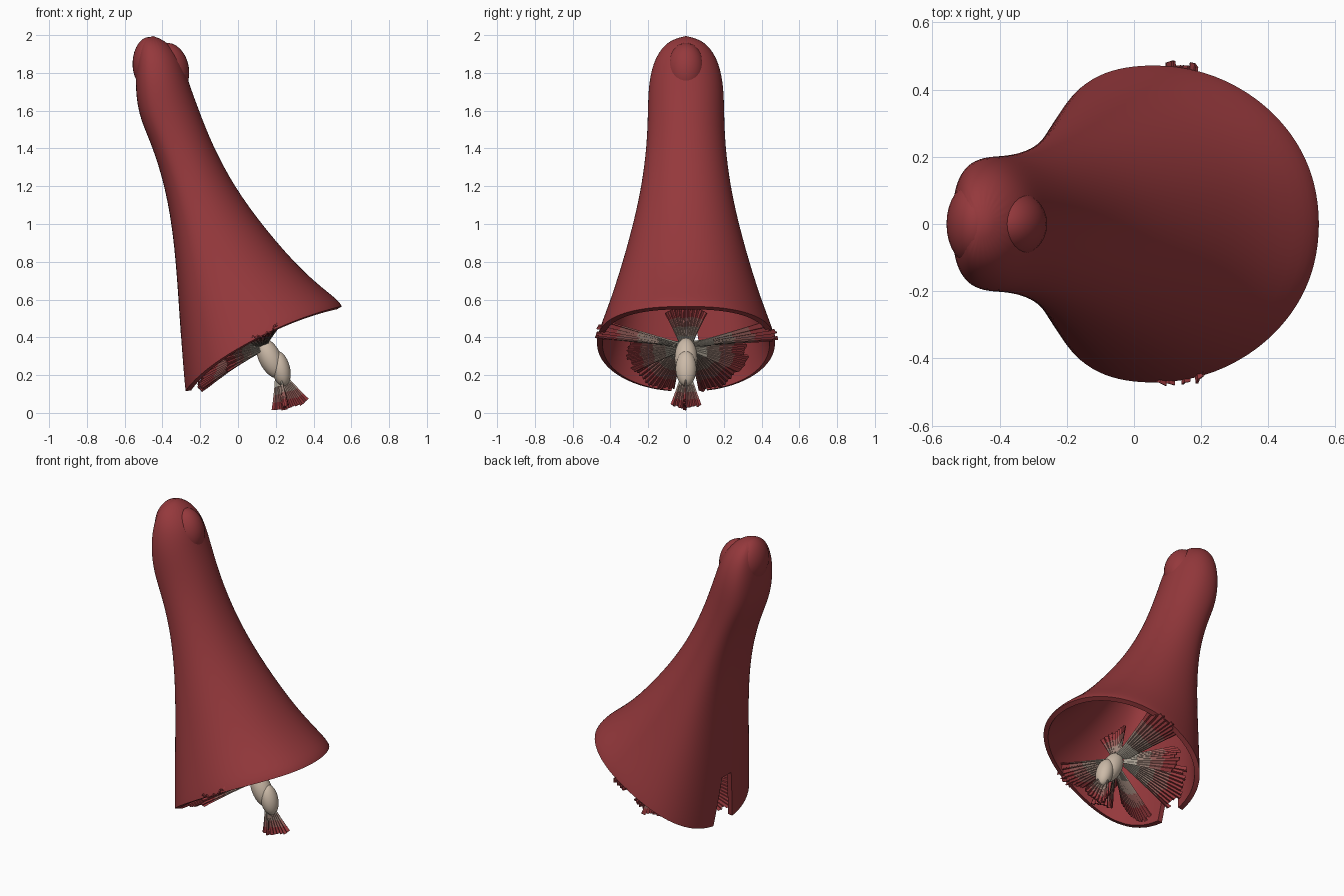
import bpy, bmesh, math, random
from mathutils import Vector

if "Cube" in bpy.data.objects:
    bpy.data.objects.remove(bpy.data.objects["Cube"])
random.seed(4)

def material(name, c):
    m = bpy.data.materials.new(name)
    m.diffuse_color = (*c, 1)
    m.use_nodes = True
    m.node_tree.nodes["Principled BSDF"].inputs["Base Color"].default_value = m.diffuse_color
    return m

RED = material("red", (0.30, 0.04, 0.045))
CREAM = material("cream", (0.60, 0.49, 0.39))
FADE = [material("grey", (0.38, 0.34, 0.28)), material("taupe", (0.33, 0.23, 0.19)),
        material("rose", (0.30, 0.11, 0.10)), RED]

def make(name, verts, faces, mats):
    me = bpy.data.meshes.new(name)
    me.from_pydata(verts, [], faces)
    ob = bpy.data.objects.new(name, me)
    bpy.context.collection.objects.link(ob)
    for m in mats:
        me.materials.append(m)
    bm = bmesh.new()
    bm.from_mesh(me)
    bmesh.ops.recalc_face_normals(bm, faces=bm.faces)
    bm.to_mesh(me)
    bm.free()
    return ob

def activate(ob):
    bpy.ops.object.select_all(action='DESELECT')
    ob.select_set(True)
    bpy.context.view_layer.objects.active = ob

# hood: sections (left x, left z, right x, right z, half width, sag)
SECTIONS = [(-.28, .11, .555, .565, .475, .035), (-.285, .15, .535, .60, .465, .035),
            (-.31, .50, .36, .73, .385, .02), (-.335, .90, .14, .98, .295, 0),
            (-.385, 1.20, -.02, 1.20, .235, 0), (-.46, 1.43, -.135, 1.42, .208, 0),
            (-.53, 1.58, -.205, 1.60, .203, 0), (-.545, 1.75, -.26, 1.75, .200, 0),
            (-.535, 1.89, -.30, 1.88, .165, 0), (-.51, 1.97, -.37, 1.96, .10, 0)]
N = 28
verts, faces = [], []
for lx, lz, rx, rz, b, sag in SECTIONS:
    for i in range(N):
        t = 2 * math.pi * i / N
        c, s = math.cos(t), math.sin(t)
        c, s = math.copysign(abs(c) ** .9, c), math.copysign(abs(s) ** .9, s)
        x = (lx + rx) / 2 + (rx - lx) / 2 * (c - .2 * s * s)
        z = (lz + rz) / 2 + (rz - lz) / 2 * c + sag * s * s
        verts.append((x, b * s, z))
verts.append((-.45, 0, 2.0))
for k in range(len(SECTIONS) - 1):
    for i in range(N):
        j = (i + 1) % N
        faces.append((k * N + i, k * N + j, (k + 1) * N + j, (k + 1) * N + i))
top = (len(SECTIONS) - 1) * N
faces += [(top + i, top + (i + 1) % N, len(verts) - 1) for i in range(N)]
hood = make("hood", verts, faces, [RED])
sub = hood.modifiers.new("smooth", 'SUBSURF')
sub.levels = sub.render_levels = 2
sol = hood.modifiers.new("wall", 'SOLIDIFY')
sol.thickness, sol.offset = .03, -1

# slot in the low edge of the hood
prism = [(x, y, z) for x in (-.6, -.05) for y, z in ((-.11, -.1), (.15, -.1), (.06, .42), (-.03, .42))]
slot = make("slot_cutter", prism, [(0, 1, 2, 3), (7, 6, 5, 4)] +
            [(i, i + 4, (i + 1) % 4 + 4, (i + 1) % 4) for i in range(4)], [RED])
slot.hide_render = True
cut = hood.modifiers.new("slot", 'BOOLEAN')
cut.operation, cut.object, cut.solver = 'DIFFERENCE', slot, 'EXACT'
activate(hood)
for m in ("smooth", "wall", "slot"):
    bpy.ops.object.modifier_apply(modifier=m)
bpy.data.objects.remove(slot)
bpy.ops.object.shade_smooth_by_angle(angle=math.radians(40))

# rounded blobs: tip bumps and the pale core
def blob(name, loc, size, tilt, mat):
    bpy.ops.mesh.primitive_uv_sphere_add(segments=32, ring_count=16, location=loc, rotation=(0, tilt, 0))
    ob = bpy.context.object
    ob.name, ob.scale = name, size
    ob.data.materials.append(mat)
    bpy.ops.object.shade_smooth()

blob("tip_bump_right", (-.36, 0, 1.82), (.10, .10, .14), -.2, RED)
blob("tip_bump_left", (-.475, 0, 1.855), (.083, .125, .135), .05, RED)
blob("core_upper", (.17, 0, .29), (.06, .06, .115), -.45, CREAM)
blob("core_lower", (.225, 0, .235), (.05, .055, .095), -.25, CREAM)

# pleated fan of ragged strips fading from grey to red
def fan(name, base, tip, across, w0, w1, cup, ribs=9, lift=.012):
    base, tip = Vector(base), Vector(tip)
    d = tip - base
    a = Vector(across)
    a = (a - d * a.dot(d) / d.length_squared).normalized()
    n = d.cross(a).normalized()
    vs, fs, mi = [], [], []
    for r in range(ribs):
        start = len(vs)
        reach = random.uniform(.93, 1.03)
        for k in range(5):
            t = k / 4
            w = w0 + (w1 - w0) * t
            for e in (0, .5, 1):
                s = 2 * (r + e) / ribs - 1
                f = t * reach * (1 - .13 * s * s * t)
                ridge = lift * t if e == .5 else 0
                vs.append(base + d * f + a * (s * w) + n * (cup * t * (1 - s * s) + ridge))
        for k in range(4):
            for e in (0, 1):
                p = start + 3 * k + e
                fs.append((p, p + 1, p + 4, p + 3))
                mi.append(k)
    ob = make(name, vs, fs, FADE)
    for p, m in zip(ob.data.polygons, mi):
        p.material_index = m
    th = ob.modifiers.new("thickness", 'SOLIDIFY')
    th.thickness, th.offset = .008, 0
    return ob

# fans radiating from the core
fan("tail_fan", (.225, 0, .19), (.285, 0, .02), (.88, 0, .3), .03, .10, .0, 8)
fan("tail_fan_cross", (.225, 0, .19), (.265, 0, .025), (0, 1, 0), .03, .08, -.03, 8)
fan("upper_fan", (.13, 0, .36), (.17, 0, .55), (0, 1, 0), .03, .11, .04)
for side, tag in ((-1, "front"), (1, "back")):
    fan("side_fan_" + tag, (.13, side * .04, .36), (.115, side * .478, .455),
        (.9, 0, .35), .03, .115, side * .05)
    fan("low_fan_" + tag, (.10, side * .04, .34), (-.215, side * .20, .185),
        (-.35, side * .9, .25), .03, .14, side * .03, 12)
    fan("inner_fan_" + tag, (.11, side * .04, .35), (-.10, side * .30, .31),
        (-.5, side * .4, .6), .03, .10, side * .03)
